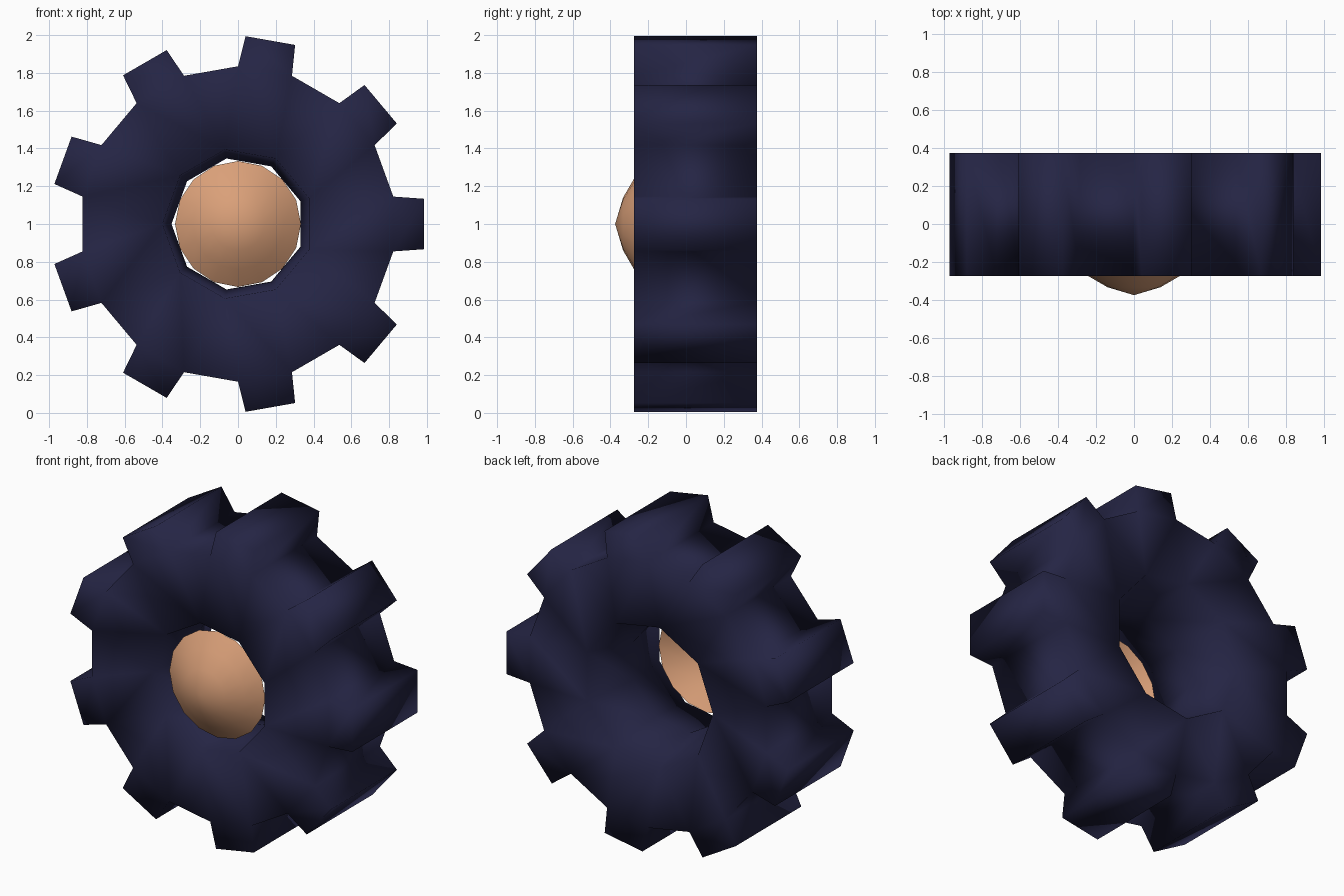
import bpy, bmesh, math

if "Cube" in bpy.data.objects:
    bpy.data.objects.remove(bpy.data.objects["Cube"])

TEETH = 9
Y_FRONT, Y_BACK = -0.275, 0.375
CENTRE_Z = 1.0


def material(name, colour):
    m = bpy.data.materials.new(name)
    m.diffuse_color = (*colour, 1.0)
    m.use_nodes = True
    m.node_tree.nodes["Principled BSDF"].inputs["Base Color"].default_value = m.diffuse_color
    return m


def finish(bm, name, mat):
    bmesh.ops.recalc_face_normals(bm, faces=bm.faces[:])
    for f in bm.faces:
        f.smooth = True
    me = bpy.data.meshes.new(name)
    bm.to_mesh(me)
    bm.free()
    me.materials.append(mat)
    ob = bpy.data.objects.new(name, me)
    bpy.context.collection.objects.link(ob)
    return ob


def polar(bm, radius, degrees, y):
    a = math.radians(degrees)
    return bm.verts.new((radius * math.cos(a), y, CENTRE_Z + radius * math.sin(a)))


navy = material("dark navy", (0.018, 0.018, 0.058))
copper = material("copper skin", (0.70, 0.35, 0.19))

# Gear: nine straight teeth and a nine-sided hole that narrows in the middle
bm = bmesh.new()
tooth = [(0.835, -10), (0.995, -7.7), (0.995, 7.7), (0.835, 10)]
step = 360 / TEETH


def outline(y):
    return [polar(bm, r, step * k + a, y) for k in range(TEETH) for r, a in tooth]


def hole(radius, y):
    return [polar(bm, radius, step * k - step / 2, y) for k in range(TEETH)]


def bridge(a, b):
    n = len(a)
    for i in range(n):
        j = (i + 1) % n
        bm.faces.new((a[i], a[j], b[j], b[i]))


outer = [outline(Y_FRONT), outline(Y_BACK)]
inner = [hole(0.40, Y_FRONT), hole(0.352, 0.05), hole(0.45, Y_BACK)]
bridge(outer[0], outer[1])
bridge(inner[0], inner[1])
bridge(inner[1], inner[2])

# Front and back faces, one sector per tooth
for rim, ring in ((outer[0], inner[0]), (outer[1], inner[2])):
    for k in range(TEETH):
        p = rim[4 * k:4 * k + 4]
        nxt = rim[(4 * k + 4) % len(rim)]
        h0, h1 = ring[k], ring[(k + 1) % TEETH]
        bm.faces.new(p)
        bm.faces.new((h0, p[0], p[3], h1))
        bm.faces.new((h1, p[3], nxt))
finish(bm, "gear", navy)

# Shallow domed cap in the front of the hole
bm = bmesh.new()
SIDES = 16
apex = bm.verts.new((0, -0.375, CENTRE_Z))
rings = [[polar(bm, r, 360 * i / SIDES, y) for i in range(SIDES)]
         for r, y in ((0.14, -0.333), (0.24, -0.275), (0.333, -0.205))]
for i in range(SIDES):
    bm.faces.new((apex, rings[0][i], rings[0][(i + 1) % SIDES]))
for a, b in zip(rings, rings[1:]):
    bridge(a, b)
dome = finish(bm, "centre_dome", copper)
# The open shell faces forward
if dome.data.polygons[0].normal.y > 0:
    dome.data.flip_normals()
